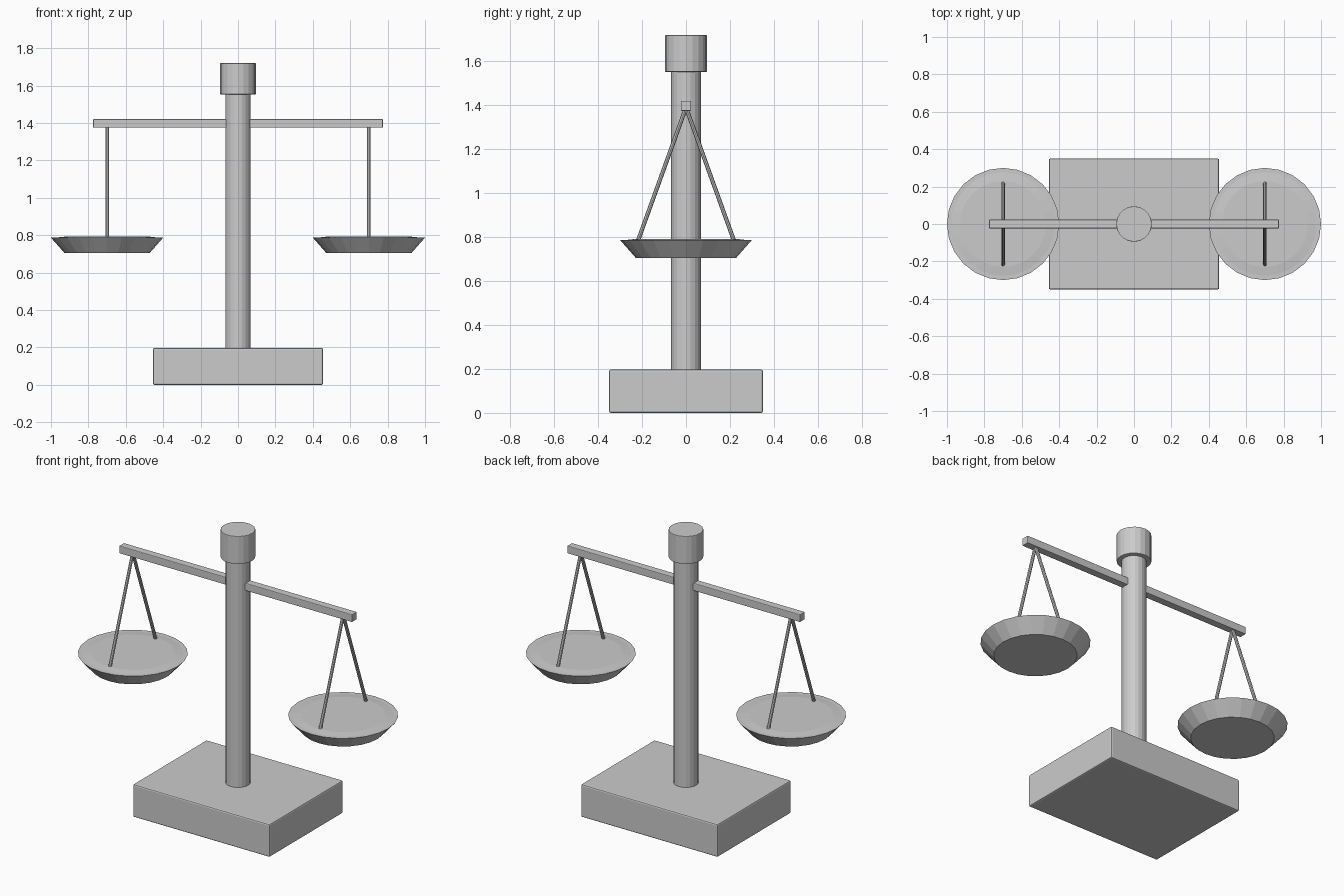
import bpy
from math import pi
from mathutils import Vector

cube = bpy.data.objects.get("Cube")
if cube:
    bpy.data.objects.remove(cube, do_unlink=True)

grey = bpy.data.materials.new("plain_grey")
grey.use_nodes = True
colour = (0.6, 0.6, 0.6, 1)
grey.diffuse_color = colour
grey.node_tree.nodes["Principled BSDF"].inputs["Base Color"].default_value = colour


def finish(name, bevel=0):
    ob = bpy.context.object
    ob.name = name
    ob.data.materials.append(grey)
    if bevel:
        mod = ob.modifiers.new("soft_edges", "BEVEL")
        mod.width = bevel
        mod.segments = 2
    return ob


def box(name, size, z, bevel):
    bpy.ops.mesh.primitive_cube_add(size=1, location=(0, 0, z))
    bpy.context.object.scale = size
    bpy.ops.object.transform_apply(location=False, rotation=False, scale=True)
    return finish(name, bevel)


def frustum(name, x, z0, z1, r0, r1, sides, bevel=0):
    bpy.ops.mesh.primitive_cone_add(vertices=sides, radius1=r0, radius2=r1,
                                    depth=z1 - z0, location=(x, 0, (z0 + z1) / 2))
    return finish(name, bevel)


def rod(name, a, b, radius):
    a, b = Vector(a), Vector(b)
    d = b - a
    bpy.ops.mesh.primitive_cylinder_add(vertices=8, radius=radius, depth=d.length,
                                        location=(a + b) / 2)
    ob = finish(name)
    ob.rotation_euler = d.to_track_quat("Z", "Y").to_euler()
    return ob


# Stand: base, column and cap
box("base", (0.91, 0.7, 0.197), 0.0985, 0.008)
frustum("column", 0, 0.19, 1.57, 0.068, 0.068, 20)
frustum("column_cap", 0, 1.553, 1.72, 0.095, 0.095, 20, 0.003)

# Balance beam
box("beam", (1.55, 0.046, 0.046), 1.398, 0.004)

# Pans with their two hangers each
for side, x in (("left", 0.7), ("right", -0.7)):
    frustum(side + "_pan", x, 0.705, 0.787, 0.228, 0.3, 24)
    frustum(side + "_pan_plate", x, 0.785, 0.792, 0.296, 0.23, 24)
    for end, y in (("front", -0.22), ("back", 0.22)):
        rod(f"{side}_{end}_hanger", (x, 0, 1.39), (x, y, 0.78), 0.0095)
